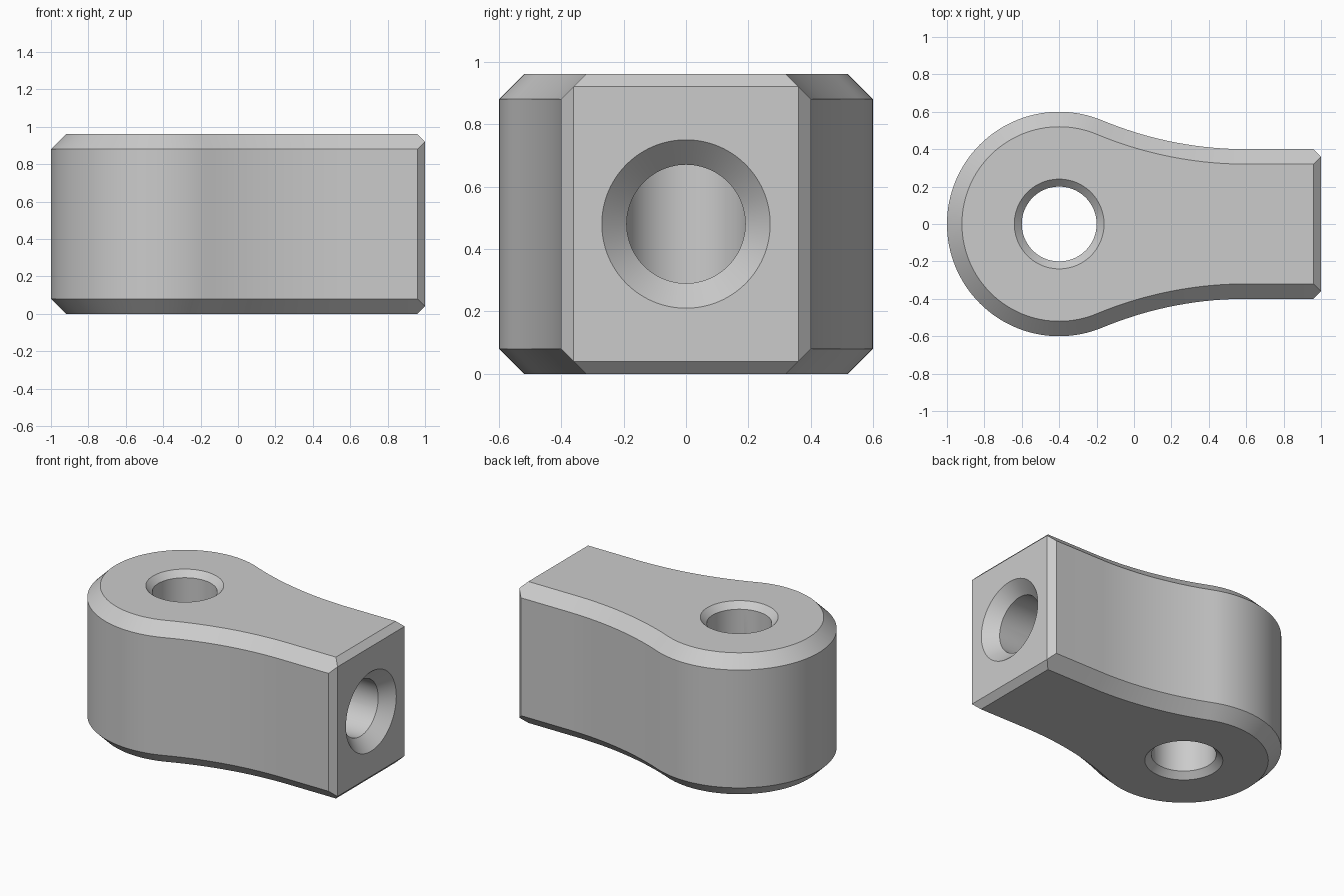
import bpy, bmesh, math
from mathutils import Matrix

if "Cube" in bpy.data.objects:
    bpy.data.objects.remove(bpy.data.objects["Cube"])

HEIGHT, EDGE, END = 0.96, 0.08, 0.04     # body height, outline chamfer, end chamfer
EYE_X, EYE_R = -0.4, 0.6                 # round end
NECK_X, NECK_R, HALF_W = 0.6, 2.0, 0.4   # concave flank arcs and shank half width

grey = bpy.data.materials.new("plain grey")
grey.diffuse_color = (0.6, 0.6, 0.6, 1)
grey.use_nodes = True
grey.node_tree.nodes["Principled BSDF"].inputs["Base Color"].default_value = grey.diffuse_color


def add_object(name, bm):
    bmesh.ops.recalc_face_normals(bm, faces=bm.faces)
    mesh = bpy.data.meshes.new(name)
    bm.to_mesh(mesh)
    bm.free()
    mesh.materials.append(grey)
    obj = bpy.data.objects.new(name, mesh)
    bpy.context.collection.objects.link(obj)
    return obj


def outline(inset):
    """Open outline from the +y end corner round the eye to the -y end corner."""
    touch = math.atan2(HALF_W + NECK_R, NECK_X - EYE_X)   # angle where arcs meet
    r = NECK_R + inset
    side = [(1 - END, HALF_W - inset)]
    for i in range(24):
        a = -math.pi / 2 + (touch - math.pi / 2) * i / 24
        side.append((NECK_X + r * math.cos(a), HALF_W + NECK_R + r * math.sin(a)))
    r = EYE_R - inset
    for i in range(40):
        a = touch + (math.pi - touch) * i / 40
        side.append((EYE_X + r * math.cos(a), r * math.sin(a)))
    return side + [(EYE_X - r, 0)] + [(x, -y) for x, y in reversed(side)]


def make_body():
    bm = bmesh.new()
    levels = [(EDGE, 0), (0, EDGE), (0, HEIGHT - EDGE), (EDGE, HEIGHT)]
    rows = [[bm.verts.new((x, y, z)) for x, y in outline(inset)] for inset, z in levels]
    # walls and outline chamfers
    for low, high in zip(rows, rows[1:]):
        for i in range(len(low) - 1):
            bm.faces.new((low[i], low[i + 1], high[i + 1], high[i]))
    # top and bottom
    bm.faces.new(rows[0])
    bm.faces.new(rows[3])
    # chamfered square end
    w = HALF_W - END
    b0, b1, t1, t0 = [bm.verts.new((1, y, z)) for y, z in
                      ((w, END), (-w, END), (-w, HEIGHT - END), (w, HEIGHT - END))]
    bm.faces.new((b0, b1, t1, t0))
    bm.faces.new((rows[0][0], rows[0][-1], b1, b0))
    bm.faces.new((rows[3][0], rows[3][-1], t1, t0))
    for k, b, t in ((0, b0, t0), (-1, b1, t1)):
        bm.faces.new((rows[1][k], rows[2][k], t, b))
        bm.faces.new((rows[0][k], rows[1][k], b))
        bm.faces.new((rows[2][k], rows[3][k], t))
    return add_object("rod_end_body", bm)


def make_drill(name, profile, matrix, sides=96):
    """Solid of revolution from (radius, height) points."""
    bm = bmesh.new()
    rings = [[bm.verts.new((r * math.cos(math.tau * i / sides),
                            r * math.sin(math.tau * i / sides), h))
              for i in range(sides)] for r, h in profile]
    for low, high in zip(rings, rings[1:]):
        for i in range(sides):
            j = (i + 1) % sides
            bm.faces.new((low[i], low[j], high[j], high[i]))
    bm.faces.new(rings[0])
    bm.faces.new(rings[-1])
    bm.transform(matrix)
    obj = add_object(name, bm)
    obj.hide_render = True
    return obj


body = make_body()

# countersunk pin hole through the eye, and threaded-rod hole from the end into it
drills = [
    make_drill("pin_hole_cutter",
               [(0.28, -0.04), (0.2, 0.04), (0.2, HEIGHT - 0.04), (0.28, HEIGHT + 0.04)],
               Matrix.Translation((EYE_X, 0, 0))),
    make_drill("rod_hole_cutter",
               [(0.19, EYE_X), (0.19, 0.92), (0.31, 1.04)],
               Matrix.Translation((0, 0, HEIGHT / 2)) @ Matrix.Rotation(math.pi / 2, 4, 'Y')),
]

bpy.context.view_layer.objects.active = body
body.select_set(True)
for drill in drills:
    cut = body.modifiers.new(drill.name, 'BOOLEAN')
    cut.operation = 'DIFFERENCE'
    cut.solver = 'EXACT'
    cut.object = drill
    bpy.ops.object.modifier_apply(modifier=cut.name)
    bpy.data.objects.remove(drill)

bpy.ops.object.shade_smooth_by_angle(angle=math.radians(30))
